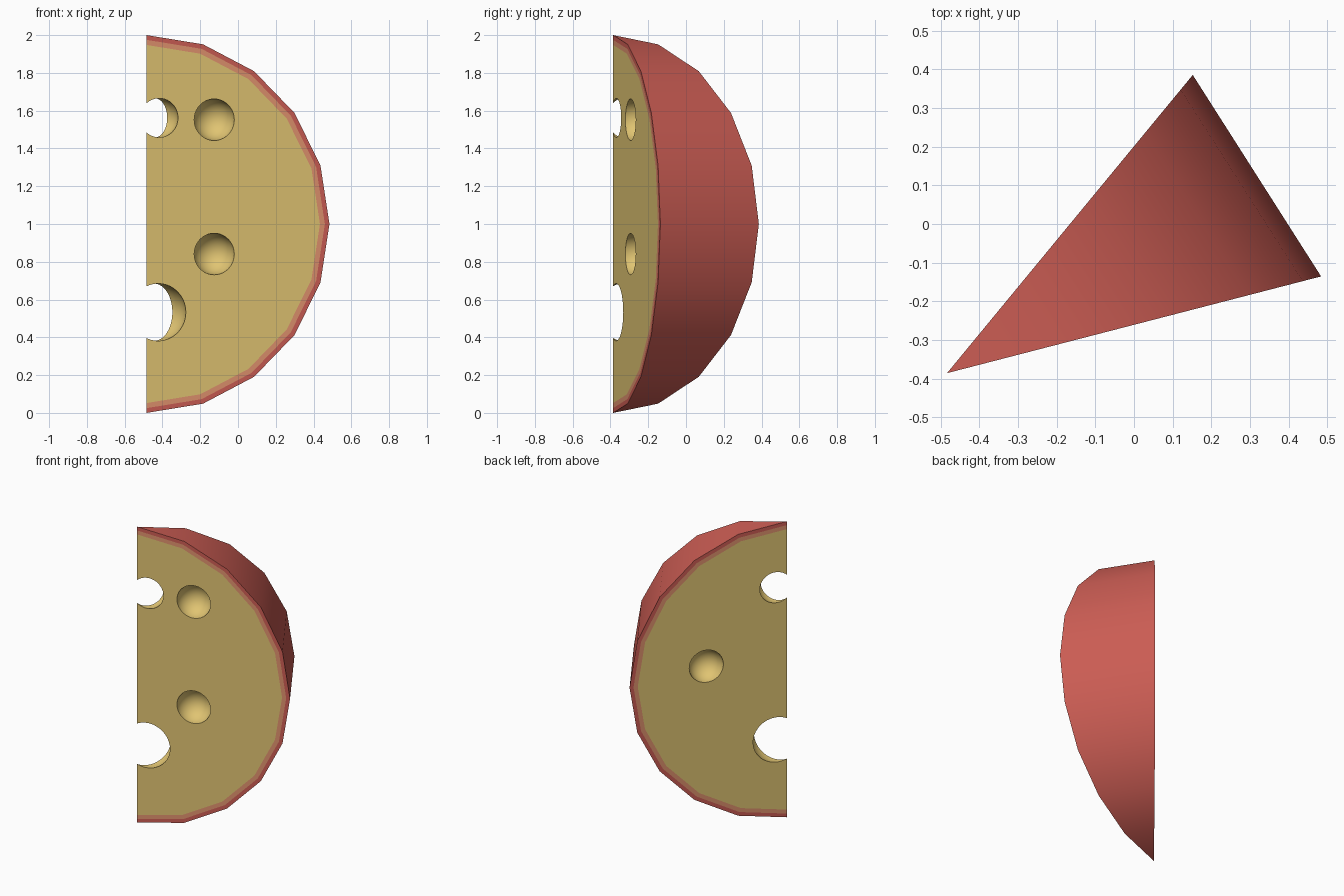
import bpy, bmesh, math
from mathutils import Vector

if "Cube" in bpy.data.objects:
    bpy.data.objects.remove(bpy.data.objects["Cube"])

AX, AY = -0.484, -0.386                       # vertical tip edge of the wedge
A0, A1 = math.radians(14.5), math.radians(50.5)  # directions of the two cut faces
N = 10                                        # sides of the half-round rind


def material(name, rgb):
    m = bpy.data.materials.new(name)
    lin = [((c / 255 + 0.055) / 1.055) ** 2.4 for c in rgb]
    m.diffuse_color = (*lin, 1)
    m.use_nodes = True
    m.node_tree.nodes["Principled BSDF"].inputs["Base Color"].default_value = m.diffuse_color
    return m


cheese = material("yellow cheese", (224, 196, 114))
rind = material("red rind", (204, 93, 84))
band = material("peach edge", (224, 146, 110))


def spot(ang, s, z, depth=0.0):
    """Point at distance s along a cut face, pushed sideways by depth."""
    return Vector((AX + s * math.cos(ang) - depth * math.sin(ang),
                   AY + s * math.sin(ang) + depth * math.cos(ang), z))


# wedge: two half-round cut faces with edge bands, joined by the rind
bm = bmesh.new()
radii = [1.0, 0.975, 0.948]
axis = {}                                     # shared vertices on the tip edge


def half_ring(ang, r):
    ring = []
    for k in range(N + 1):
        t = math.pi * k / N
        if k in (0, N):
            key = (r, k)
            if key not in axis:
                axis[key] = bm.verts.new((AX, AY, 1 + r * (1 if k == 0 else -1)))
            ring.append(axis[key])
        else:
            ring.append(bm.verts.new(spot(ang, r * math.sin(t), 1 + r * math.cos(t))))
    return ring


def face(verts, mat):
    unique = list(dict.fromkeys(verts))
    bm.faces.new(unique).material_index = mat


sides = [[half_ring(a, r) for r in radii] for a in (A0, A1)]
for rings in sides:
    for j, mat in ((0, 1), (1, 2)):
        for k in range(N):
            face([rings[j][k], rings[j][k + 1], rings[j + 1][k + 1], rings[j + 1][k]], mat)
    face(rings[2], 0)
for k in range(N):
    a, b = sides[0][0], sides[1][0]
    face([a[k], a[k + 1], b[k + 1], b[k]], 1)
bmesh.ops.recalc_face_normals(bm, faces=bm.faces)
mesh = bpy.data.meshes.new("cheese_wedge")
bm.to_mesh(mesh)
bm.free()
for m in (cheese, rind, band):
    mesh.materials.append(m)
wedge = bpy.data.objects.new("cheese_wedge", mesh)
bpy.context.collection.objects.link(wedge)

# round holes: two through the tip edge, two in the front, one in the back
mid = (A0 + A1) / 2
holes = [(spot(mid, 0.072, 1.562), 0.106),
         (spot(mid, 0.067, 0.533), 0.153),
         (spot(A0, 0.370, 1.552, 0.002), 0.110),
         (spot(A0, 0.370, 0.841, 0.002), 0.110),
         (spot(A1, 0.512, 1.085, -0.002), 0.109)]
for loc, r in holes:
    bpy.ops.mesh.primitive_uv_sphere_add(segments=40, ring_count=20, radius=r, location=loc)
    cutter = bpy.context.object
    cutter.name = "hole_cutter"
    cutter.hide_render = True
    cutter.data.materials.append(cheese)
    bpy.ops.object.select_all(action='DESELECT')
    wedge.select_set(True)
    bpy.context.view_layer.objects.active = wedge
    mod = wedge.modifiers.new("hole", 'BOOLEAN')
    mod.operation = 'DIFFERENCE'
    mod.solver = 'EXACT'
    mod.object = cutter
    bpy.ops.object.modifier_apply(modifier=mod.name)
    bpy.data.objects.remove(cutter, do_unlink=True)

bpy.ops.object.shade_smooth_by_angle(angle=math.radians(30))
